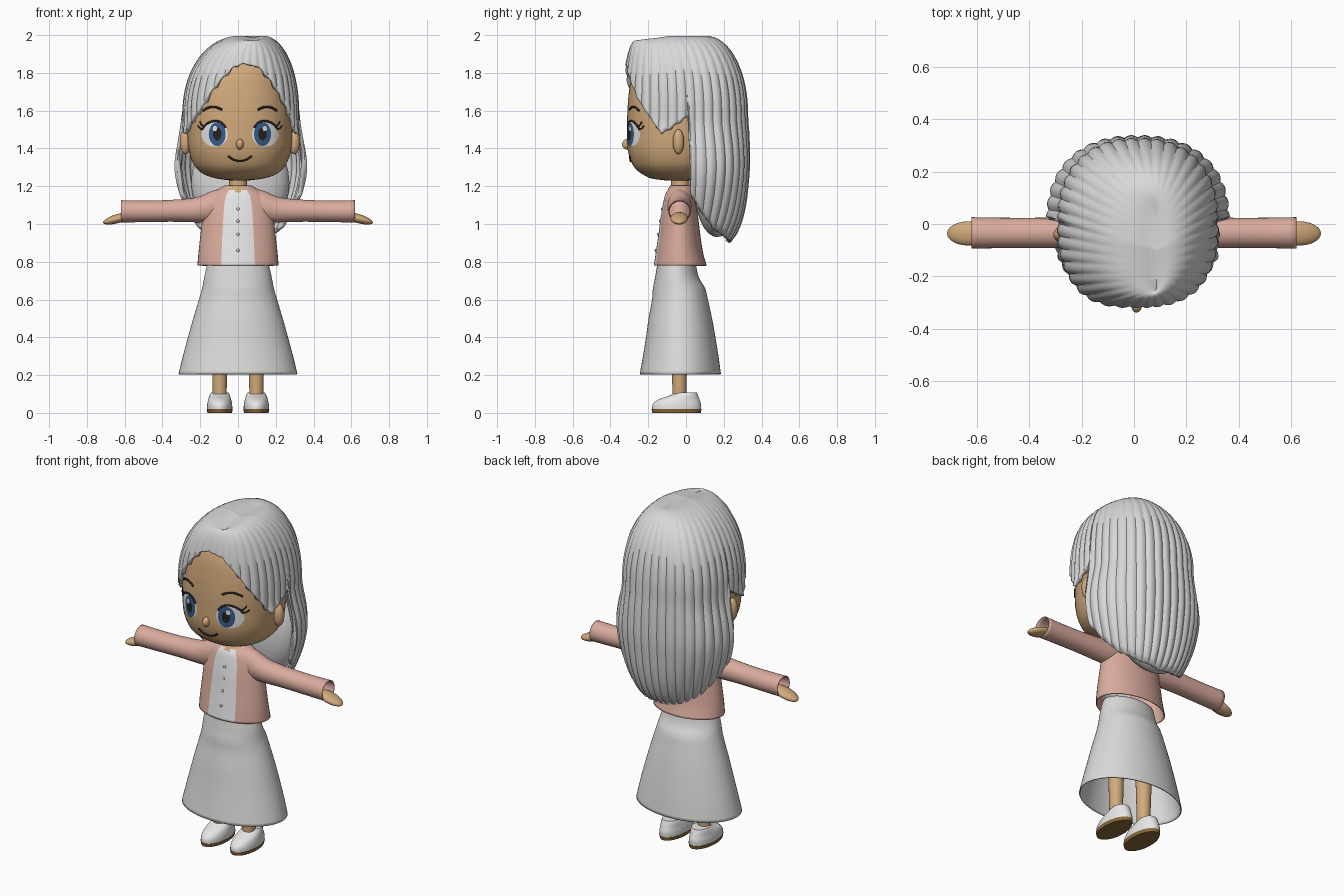
import bpy
import bmesh
from math import sin, cos, pi, radians, degrees, acos
from mathutils import Matrix, Vector
from mathutils.bvhtree import BVHTree

cube = bpy.data.objects.get("Cube")
if cube:
    bpy.data.objects.remove(cube)


def material(name, r, g, b):
    m = bpy.data.materials.new(name)
    m.use_nodes = True
    m.diffuse_color = (r, g, b, 1)
    m.node_tree.nodes["Principled BSDF"].inputs["Base Color"].default_value = (r, g, b, 1)
    return m


SKIN = material("skin", .64, .40, .20)
HAIR = material("silver hair", .69, .69, .69)
PINK = material("pink knit", .70, .41, .34)
CLOTH = material("pale grey cloth", .70, .70, .69)
WHITE = material("white", .82, .82, .82)
DARK = material("dark lines", .02, .015, .012)
BLUE = material("blue iris", .04, .11, .26)
SOLE = material("brown sole", .26, .14, .04)
HEAD_X = .01


def finish(name, bm, mats, x=0, mirror=False, thick=0):
    me = bpy.data.meshes.new(name)
    bm.to_mesh(me)
    bm.free()
    for m in mats:
        me.materials.append(m)
    me.shade_smooth()
    me.set_sharp_from_angle(angle=radians(45))
    ob = bpy.data.objects.new(name, me)
    bpy.context.collection.objects.link(ob)
    ob.location.x = x
    if thick:
        mod = ob.modifiers.new("thickness", "SOLIDIFY")
        mod.thickness = thick
        mod.offset = -1
    if mirror:
        ob.modifiers.new("mirror", "MIRROR")
    return ob


def smooth_rows(rows, k=4):
    # Catmull-Rom curve through the rows
    out = []
    for i in range(len(rows) - 1):
        a, b, c, d = (rows[min(max(j, 0), len(rows) - 1)] for j in range(i - 1, i + 3))
        for s in range(k):
            t = s / k
            out.append(tuple(q + .5 * t * (r - p + t * (2 * p - 5 * q + 4 * r - e + t * (3 * (q - r) + e - p)))
                             for p, q, r, e in zip(a, b, c, d)))
    return out + [tuple(rows[-1])]


def lookup(table, v):
    for (a, *p), (b, *q) in zip(table, table[1:]):
        if v <= b:
            t = max(0, (v - a) / (b - a))
            return [m + (n - m) * t for m, n in zip(p, q)]
    return list(table[-1][1:])


def loft(rows, n=44, power=2, caps=True, k=4):
    # Rows are (height, centre x, centre y, radius x, radius y), bottom to top
    bm = bmesh.new()
    rings = []
    for z, cx, cy, rx, ry in smooth_rows(rows, k):
        ring = []
        for i in range(n):
            s, c = sin(2 * pi * i / n), cos(2 * pi * i / n)
            px = abs(s) ** (2 / power) * (1 if s > 0 else -1)
            py = abs(c) ** (2 / power) * (1 if c > 0 else -1)
            ring.append(bm.verts.new((cx + rx * px, cy - ry * py, z)))
        rings.append(ring)
    for lo, hi in zip(rings, rings[1:]):
        for i in range(n):
            j = (i + 1) % n
            bm.faces.new((lo[i], lo[j], hi[j], hi[i]))
    if caps:
        bm.faces.new(rings[-1])
        bm.faces.new(rings[0][::-1])
    return bm


def ellipsoid(name, centre, size, mat, x=0, mirror=False, tilt=0):
    bm = bmesh.new()
    m = Matrix.Translation(centre) @ Matrix.Rotation(tilt, 4, "Y") @ Matrix.Diagonal((*size, 1))
    bmesh.ops.create_uvsphere(bm, u_segments=28, v_segments=16, radius=1, matrix=m)
    return finish(name, bm, [mat], x, mirror)


# Head, neck and ears
head_rows = [(1.23, .04, .05), (1.24, .12, .13), (1.26, .185, .175), (1.29, .225, .215),
             (1.33, .252, .24), (1.4, .272, .26), (1.5, .278, .262), (1.6, .276, .26),
             (1.7, .262, .252), (1.8, .23, .235), (1.88, .17, .19), (1.93, .06, .08)]
bm = loft([(z, 0, -.05, rx, ry) for z, rx, ry in head_rows], 64, 2.2)
face = BVHTree.FromBMesh(bm)
finish("head", bm, [SKIN], HEAD_X)
finish("neck", loft([(1.14, 0, -.03, .05, .05), (1.3, 0, -.03, .047, .047)], 28), [SKIN])
ellipsoid("ears", (.288, -.04, 1.435), (.03, .03, .066), SKIN, HEAD_X, True)
ellipsoid("nose", (0, -.312, 1.422), (.02, .026, .028), SKIN, HEAD_X)


def on_face(x, z, lift):
    hit = face.ray_cast(Vector((x, -1, z)), Vector((0, 1, 0)))[0]
    return (x, (hit.y if hit else -.2) - lift, z)


def face_disc(name, x, z, rx, rz, lift, mat, n=32, steps=6):
    # Thin oval plate that follows the face
    bm = bmesh.new()
    mid = bm.verts.new(on_face(x, z, lift))
    last = None
    for s in range(1, steps + 1):
        ring = [bm.verts.new(on_face(x + rx * s / steps * cos(2 * pi * i / n),
                                     z + rz * s / steps * sin(2 * pi * i / n), lift)) for i in range(n)]
        for i in range(n):
            j = (i + 1) % n
            if last:
                bm.faces.new((last[i], ring[i], ring[j], last[j]))
            else:
                bm.faces.new((mid, ring[i], ring[j]))
        last = ring
    finish(name, bm, [mat], HEAD_X, True)


def face_line(name, points, width, mirror=True):
    # Thin tapered stroke on the face
    cu = bpy.data.curves.new(name, "CURVE")
    cu.dimensions = "3D"
    cu.bevel_depth = width
    cu.bevel_resolution = 2
    cu.use_fill_caps = True
    cu.materials.append(DARK)
    for side in ((1, -1) if mirror else (1,)):
        pts = smooth_rows(points, 5)
        sp = cu.splines.new("POLY")
        sp.points.add(len(pts) - 1)
        for p, (x, z) in zip(sp.points, pts):
            p.co = (*on_face(side * x, z, .002), 1)
    ob = bpy.data.objects.new(name, cu)
    ob.location.x = HEAD_X
    bpy.context.collection.objects.link(ob)


# Eyes, lashes, brows and mouth
face_disc("eye_whites", .134, 1.475, .07, .066, .004, WHITE)
face_disc("irises", .12, 1.476, .045, .063, .006, BLUE)
face_disc("pupils", .12, 1.476, .022, .034, .008, DARK)
face_disc("eye_highlights", .132, 1.505, .012, .014, .0095, WHITE, 16, 2)
face_line("upper_lids", [(.075, 1.51), (.1, 1.537), (.135, 1.545), (.175, 1.53), (.2, 1.5)], .006)
face_line("outer_lashes", [(.185, 1.515), (.202, 1.525), (.212, 1.542)], .004)
face_line("lower_lashes", [(.197, 1.5), (.212, 1.507), (.222, 1.52)], .004)
face_line("brows", [(.095, 1.605), (.13, 1.619), (.165, 1.617), (.195, 1.6)], .006)
face_line("mouth", [(-.062, 1.36), (-.035, 1.341), (0, 1.333), (.035, 1.341), (.062, 1.36)], .005, False)

# Long hair: strands leave a side parting and fall to an uneven hem
girth = smooth_rows([(.88, .17, .2), (.92, .2, .245), (1, .25, .285), (1.1, .295, .31), (1.2, .328, .322),
                     (1.3, .343, .33), (1.4, .332, .33), (1.5, .308, .326), (1.6, .3, .32), (2.1, .3, .315)])
back_hem = [(92, 1.57), (94, 1.16), (108, 1.05), (125, .97), (150, .92), (180, .9)]
side_hem = [(66, 1.48), (78, 1.52)]
hem_left = [(0, 1.85), (18, 1.83), (31, 1.75), (43, 1.65)] + side_hem + back_hem
hem_right = [(0, 1.85), (11, 1.83), (23, 1.75), (40, 1.6)] + side_hem + back_hem
TOP, EQUATOR, COLS, ROWS = 2.01, 1.6, 240, 34
bm = bmesh.new()
grid = []
for i in range(COLS):
    a = 2 * pi * i / COLS
    turn = degrees(a) if a <= pi else 360 - degrees(a)
    hem = lookup(hem_left if a <= pi else hem_right, turn)[0]
    part = Vector((.085, -.1 - .15 * cos(a)))
    top = TOP - .025 * max(0, cos(a))
    if hem > EQUATOR:
        end = acos((hem - EQUATOR) / (top - EQUATOR)) / (pi / 2)
    else:
        end = 1 + (EQUATOR - hem) / .63
    column = []
    for j in range(ROWS + 1):
        q = end * j / ROWS
        t = min(q, 1) * pi / 2
        s = sin(t) ** .8
        z = EQUATOR + (top - EQUATOR) * cos(t) - .63 * max(0, q - 1)
        rx, back = lookup(girth, z)
        ry = .33 if cos(a) > 0 else back
        r = ((abs(sin(a)) / rx) ** 2.4 + (abs(cos(a)) / ry) ** 2.4) ** (-1 / 2.4)
        r += .009 * abs(sin(20 * a)) * s
        rim = Vector((.015 + r * sin(a), -r * cos(a)))
        p = part + (rim - part) * s
        column.append(bm.verts.new((p.x, p.y, z - .025 * (1 - s) ** 4)))
    grid.append(column)
for i in range(COLS):
    a, b = grid[i], grid[(i + 1) % COLS]
    for j in range(ROWS):
        bm.faces.new((a[j], a[j + 1], b[j + 1], b[j]))
bmesh.ops.remove_doubles(bm, verts=bm.verts, dist=.0001)
finish("hair", bm, [HAIR], thick=.022)
ellipsoid("hair_under_layer", (.012, .165, 1.22), (.26, .125, .29), HAIR)

# Cardigan with a shirt panel down the front
bm = loft([(.78, 0, -.03, .215, .14), (.85, 0, -.035, .209, .125), (.95, 0, -.035, .198, .11),
           (1.03, 0, -.035, .188, .1), (1.1, 0, -.035, .175, .088), (1.15, 0, -.035, .15, .077),
           (1.18, 0, -.03, .11, .067), (1.205, 0, -.025, .07, .058)], caps=False)
for f in bm.faces:
    c = f.calc_center_median()
    rx = lookup([(.78, .215), (.95, .198), (1.1, .175), (1.15, .15), (1.18, .11), (1.21, .07)], c.z)[0]
    if c.y < -.03 and abs(c.x) < rx * sin(radians(24.5)):
        f.material_index = 2 if c.z > 1.165 + abs(c.x) * .5 else 1
finish("cardigan", bm, [PINK, WHITE, SKIN], thick=.006)
for z, y in ((.86, -.16), (.945, -.147), (1.015, -.138), (1.08, -.127)):
    ellipsoid("button", (0, y, z), (.008, .006, .008), CLOTH)

# Sleeves and hands
bm = loft([(x, -z, -.034, rz, ry) for x, z, rz, ry in
           ((.06, 1.11, .085, .06), (.14, 1.092, .082, .064), (.22, 1.075, .066, .06),
            (.35, 1.07, .058, .058), (.5, 1.067, .057, .058), (.62, 1.067, .059, .06))], 32, caps=False)
bmesh.ops.transform(bm, matrix=Matrix.Rotation(pi / 2, 4, "Y"), verts=bm.verts)
finish("sleeves", bm, [PINK], mirror=True, thick=.005)
ellipsoid("hands", (.632, -.036, 1.03), (.085, .046, .024), SKIN, 0, True, radians(16))

# Long flared skirt, open underneath
finish("skirt", loft([(.205, 0, -.03, .315, .215), (.3, 0, -.028, .292, .2), (.4, 0, -.028, .265, .184),
                      (.5, 0, -.03, .237, .168), (.6, 0, -.032, .207, .148), (.66, 0, -.037, .19, .138),
                      (.72, 0, -.048, .178, .115), (.8, 0, -.05, .16, .1)], 56, caps=False),
       [CLOTH], thick=.006)

# Legs and shoes
finish("legs", loft([(.06, .097, -.035, .036, .036), (.2, .097, -.035, .039, .039),
                     (.4, .097, -.035, .045, .045), (.7, .09, -.035, .055, .055)], 24), [SKIN], mirror=True)
finish("shoes", loft([(.018, .097, -.05, .067, .13), (.045, .097, -.048, .066, .128),
                      (.07, .097, -.038, .061, .11), (.092, .097, -.012, .054, .076),
                      (.108, .097, .002, .046, .055)], 36), [WHITE], mirror=True)
finish("soles", loft([(0, .097, -.05, .065, .128), (.02, .097, -.05, .069, .132)], 36, k=1),
       [SOLE], mirror=True)
